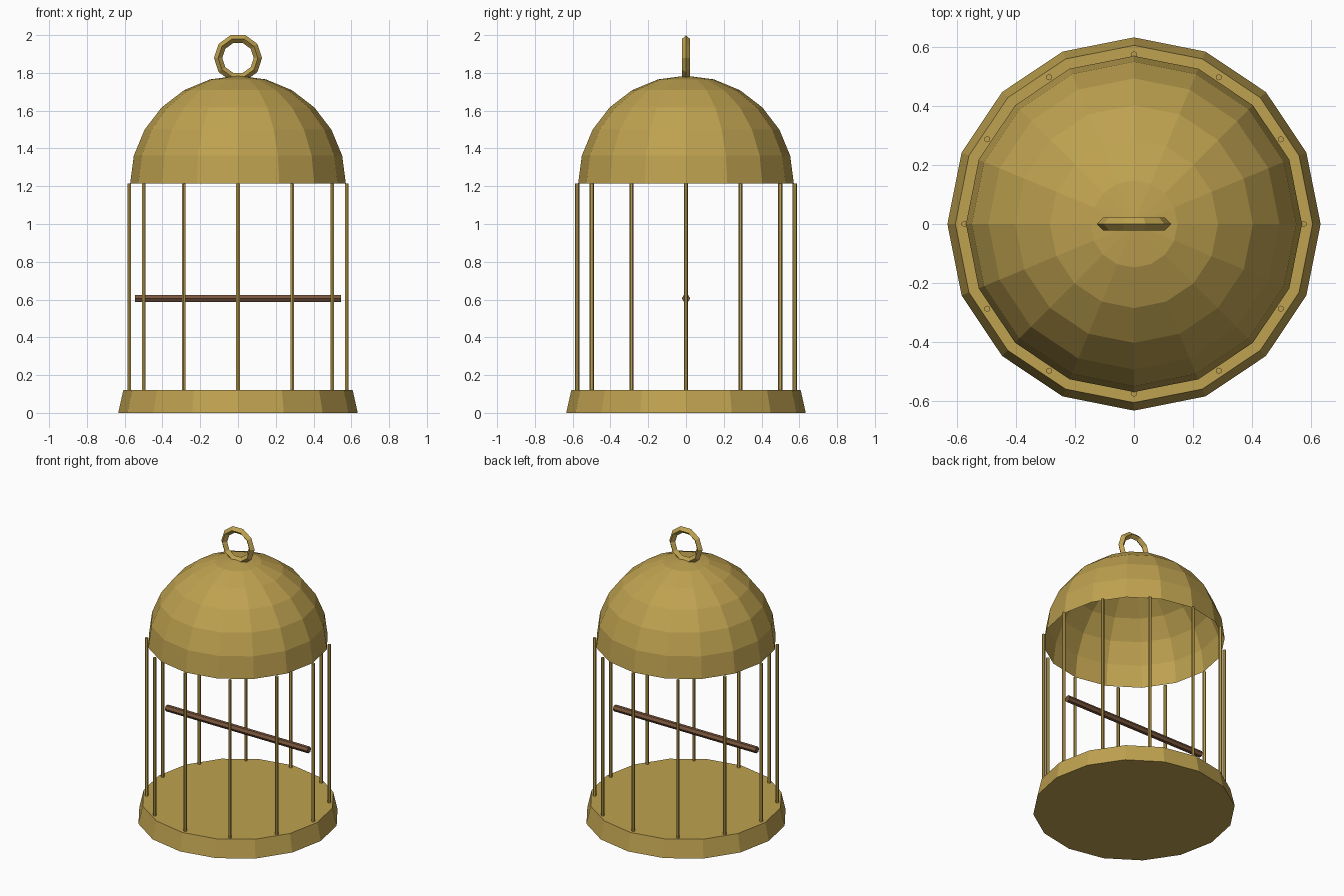
import bpy, bmesh
from math import pi, sin, cos

if "Cube" in bpy.data.objects:
    bpy.data.objects.remove(bpy.data.objects["Cube"])


def material(name, color):
    m = bpy.data.materials.new(name)
    m.diffuse_color = (*color, 1)
    m.use_nodes = True
    m.node_tree.nodes["Principled BSDF"].inputs["Base Color"].default_value = m.diffuse_color
    return m


brass = material("brass", (0.52, 0.36, 0.08))
wood = material("wood", (0.19, 0.09, 0.045))


def finish(name, mat):
    ob = bpy.context.object
    ob.name = name
    ob.data.materials.append(mat)
    return ob


# tapered base
bpy.ops.mesh.primitive_cone_add(vertices=16, radius1=0.634, radius2=0.607,
                                depth=0.121, location=(0, 0, 0.0605))
finish("base", brass)

# twelve vertical bars
for i in range(12):
    a = i * pi / 6
    bpy.ops.mesh.primitive_cylinder_add(
        vertices=6, radius=0.011, depth=1.099,
        location=(0.576 * cos(a), 0.576 * sin(a), 0.6645))
    finish(f"bar_{i + 1}", brass)

# open hemispherical dome: sphere with its lower half removed
bpy.ops.mesh.primitive_uv_sphere_add(segments=16, ring_count=12, radius=0.571,
                                     location=(0, 0, 1.214))
dome = finish("dome", brass)
bm = bmesh.new()
bm.from_mesh(dome.data)
bmesh.ops.delete(bm, geom=[v for v in bm.verts if v.co.z < -0.01], context='VERTS')
bm.to_mesh(dome.data)
bm.free()

# hanging ring
bpy.ops.mesh.primitive_torus_add(major_segments=10, minor_segments=4,
                                 major_radius=0.105, minor_radius=0.022,
                                 location=(0, 0, 1.879), rotation=(pi / 2, 0, 0))
finish("hanging_ring", brass)

# wooden perch
bpy.ops.mesh.primitive_cylinder_add(vertices=6, radius=0.022, depth=1.09,
                                    location=(0, 0, 0.606), rotation=(0, pi / 2, 0))
finish("perch", wood)
